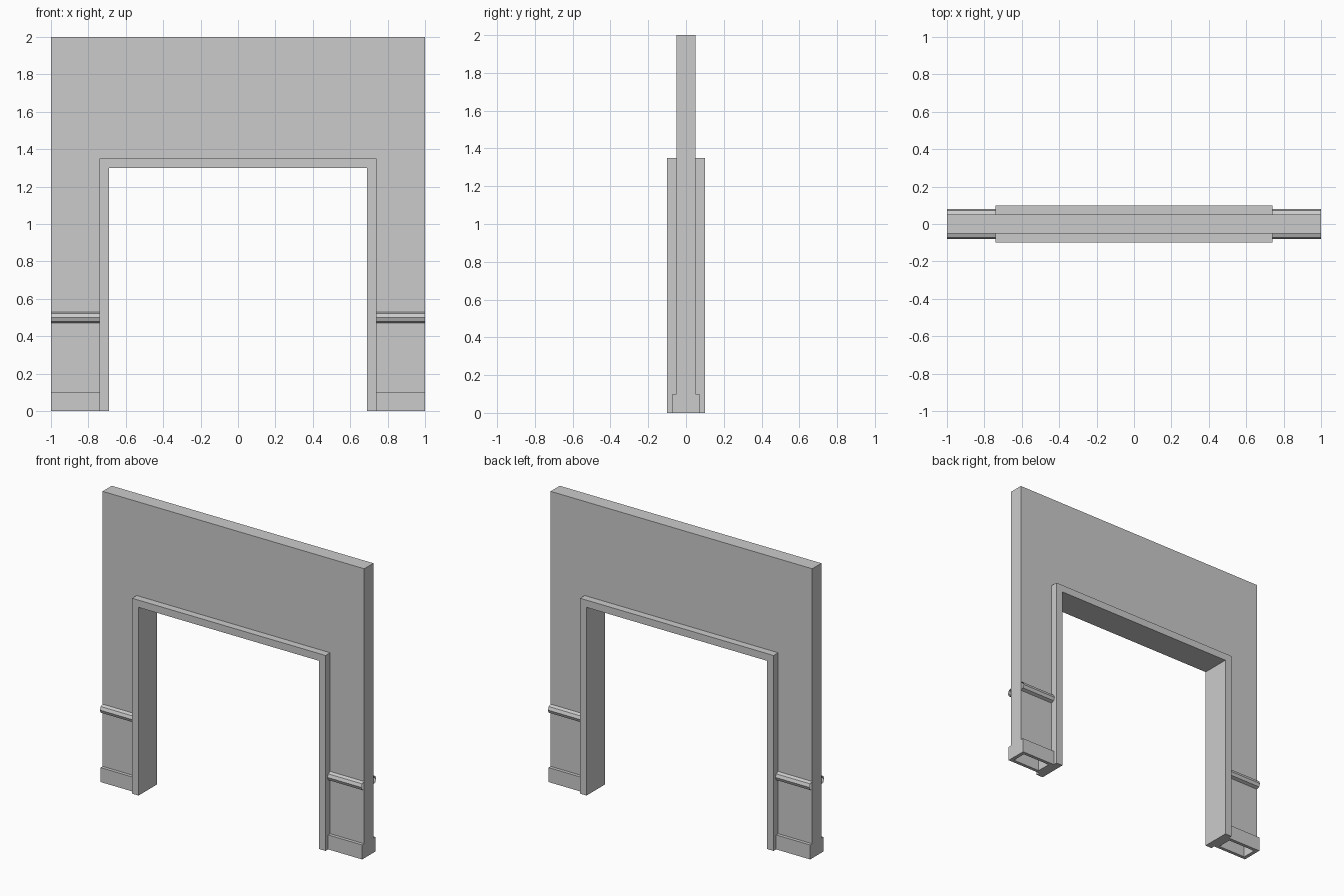
import bpy, bmesh
from math import sin, cos, pi

cube = bpy.data.objects.get("Cube")
if cube:
    bpy.data.objects.remove(cube, do_unlink=True)

GREY = (0.6, 0.6, 0.6, 1)
plaster = bpy.data.materials.new("plain grey")
plaster.use_nodes = True
plaster.diffuse_color = GREY
plaster.node_tree.nodes["Principled BSDF"].inputs["Base Color"].default_value = GREY

FRAME_X, FRAME_Z = 0.74, 1.35     # outer edge of the opening's frame
WALL_Y = 0.05                     # half thickness of the wall


def finish(bm, name):
    bmesh.ops.recalc_face_normals(bm, faces=bm.faces[:])
    mesh = bpy.data.meshes.new(name)
    bm.to_mesh(mesh)
    bm.free()
    mesh.materials.append(plaster)
    obj = bpy.data.objects.new(name, mesh)
    bpy.context.collection.objects.link(obj)
    return obj


def arch(name, outer_x, outer_z, inner_x, inner_z, half_y, open_feet=False):
    """Upside-down U in the xz plane, extruded through y."""
    bm = bmesh.new()
    outline = [(-outer_x, 0), (-outer_x, outer_z), (outer_x, outer_z), (outer_x, 0),
               (inner_x, 0), (inner_x, inner_z), (-inner_x, inner_z), (-inner_x, 0)]
    face = bm.faces.new([bm.verts.new((x, -half_y, z)) for x, z in outline])
    result = bmesh.ops.extrude_face_region(bm, geom=[face])
    moved = [v for v in result["geom"] if isinstance(v, bmesh.types.BMVert)]
    bmesh.ops.translate(bm, verts=moved, vec=(0, 2 * half_y, 0))
    bmesh.ops.recalc_face_normals(bm, faces=bm.faces[:])
    if open_feet:
        feet = [f for f in bm.faces if all(v.co.z < 0.001 for v in f.verts)]
        bmesh.ops.delete(bm, geom=feet, context='FACES')
    return finish(bm, name)


def skirting(name, side):
    """Box sleeve round the foot of the wall, open through the middle."""
    bm = bmesh.new()
    rings = []
    for x0, x1, y in ((FRAME_X, 1, 0.0725), (FRAME_X + 0.025, 0.975, WALL_Y)):
        for z in (0, 0.1):
            rings.append([bm.verts.new((side * px, py, z)) for px, py in
                          ((x0, -y), (x1, -y), (x1, y), (x0, y))])
    outer_low, outer_top, inner_low, inner_top = rings
    for a, b in ((outer_low, outer_top), (outer_top, inner_top),
                 (inner_top, inner_low), (inner_low, outer_low)):
        for i in range(4):
            j = (i + 1) % 4
            bm.faces.new((a[i], a[j], b[j], b[i]))
    finish(bm, name)


def rail(name, side, depth):
    """Half-octagon moulding along the wall face, open at the ends."""
    bm = bmesh.new()
    radius = 0.03
    rows = []
    for i in range(5):
        a = pi / 2 - i * pi / 4
        y, z = depth * (WALL_Y + radius * cos(a)), 0.5 + radius * sin(a)
        rows.append([bm.verts.new((side * x, y, z)) for x in (FRAME_X, 1)])
    for (a, b), (c, d) in zip(rows, rows[1:]):
        face = bm.faces.new((a, b, d, c))
        face.normal_update()
        if face.normal.y * depth < 0:
            face.normal_flip()
    mesh = bpy.data.meshes.new(name)
    bm.to_mesh(mesh)
    bm.free()
    mesh.materials.append(plaster)
    bpy.context.collection.objects.link(bpy.data.objects.new(name, mesh))


# Wall and the frame lining its opening
arch("wall", 1, 2, FRAME_X, FRAME_Z, WALL_Y, open_feet=True)
arch("door_frame", FRAME_X, FRAME_Z, 0.69, 1.3, 0.1)

# Skirting and chair rails on both legs
for side, side_name in ((1, "left"), (-1, "right")):
    skirting(side_name + "_skirting", side)
    for depth, depth_name in ((-1, "front"), (1, "back")):
        rail(f"{side_name}_{depth_name}_chair_rail", side, depth)
